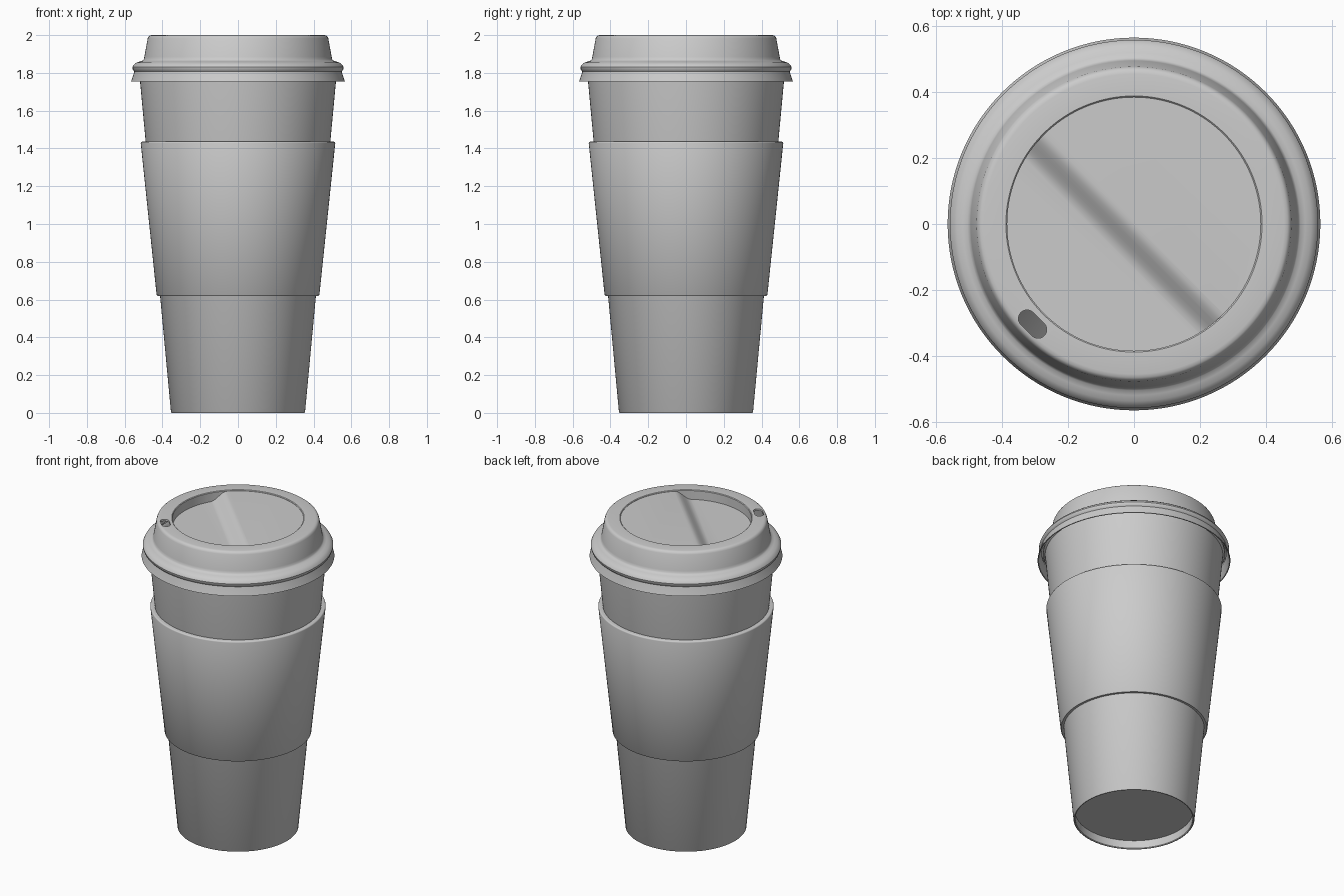
import bpy, bmesh, math
from mathutils import Matrix, Vector

if "Cube" in bpy.data.objects:
    bpy.data.objects.remove(bpy.data.objects["Cube"])

SEG = 128


def finish(name, bm):
    bmesh.ops.recalc_face_normals(bm, faces=bm.faces)
    me = bpy.data.meshes.new(name)
    bm.to_mesh(me)
    bm.free()
    ob = bpy.data.objects.new(name, me)
    bpy.context.collection.objects.link(ob)
    return ob


def activate(ob):
    bpy.ops.object.select_all(action='DESELECT')
    ob.select_set(True)
    bpy.context.view_layer.objects.active = ob


def smooth(ob, deg=35):
    activate(ob)
    bpy.ops.object.shade_smooth_by_angle(angle=math.radians(deg))


def lathe(name, profile, closed=True):
    """Revolve an (r, z) profile around the z axis."""
    bm = bmesh.new()
    vs = [bm.verts.new((r, 0, z)) for r, z in profile]
    es = [bm.edges.new((a, b)) for a, b in zip(vs, vs[1:])]
    if closed:
        es.append(bm.edges.new((vs[-1], vs[0])))
    bmesh.ops.spin(bm, geom=vs + es, cent=(0, 0, 0), axis=(0, 0, 1),
                   angle=2 * math.pi, steps=SEG)
    bmesh.ops.remove_doubles(bm, verts=bm.verts, dist=1e-5)
    return finish(name, bm)


# Tapered paper cup with a recessed base and a rolled rim under the lid
cup = lathe("cup", [
    (0, 0.055), (0.345, 0.055), (0.344, 0.004), (0.347, 0), (0.352, 0),
    (0.355, 0.004), (0.522, 1.79), (0.533, 1.80), (0.533, 1.815),
    (0.522, 1.825), (0.512, 1.81), (0.512, 1.79), (0.352, 0.07), (0, 0.07)],
    closed=False)
smooth(cup)

# Cardboard sleeve
sleeve = lathe("sleeve", [
    (0.411, 0.62), (0.427, 0.62), (0.431, 0.625), (0.515, 1.428),
    (0.513, 1.434), (0.508, 1.436), (0.488, 1.436)])
smooth(sleeve, 50)

# Lid shell with skirt, bead, raised wall and flat drinking rim
lid = lathe("lid", [
    (0.385, 1.935), (0.385, 1.996), (0.389, 2.0), (0.456, 2.0),
    (0.466, 1.998), (0.473, 1.993), (0.478, 1.983), (0.496, 1.885),
    (0.499, 1.872), (0.505, 1.865), (0.520, 1.860), (0.538, 1.854),
    (0.552, 1.843), (0.559, 1.830), (0.557, 1.817), (0.549, 1.808),
    (0.551, 1.800), (0.566, 1.755), (0.560, 1.755), (0.541, 1.806),
    (0.546, 1.830), (0.530, 1.843), (0.500, 1.852), (0.487, 1.862),
    (0.466, 1.980), (0.455, 1.988), (0.397, 1.988), (0.397, 1.935)])

# Slot-shaped cutter for the sip hole
bm = bmesh.new()
pts = []
for i in range(32):
    a = 2 * math.pi * (i + 0.5) / 32
    pts.append(bm.verts.new((math.copysign(0.024, math.cos(a)) + 0.026 * math.cos(a),
                             0.026 * math.sin(a), 1.96)))
f = bm.faces.new(pts)
ext = bmesh.ops.extrude_face_region(bm, geom=[f])
bmesh.ops.translate(bm, vec=(0, 0, 0.1),
                    verts=[v for v in ext["geom"] if isinstance(v, bmesh.types.BMVert)])
bm.transform(Matrix.Translation((-0.308, -0.304, 0)) @ Matrix.Rotation(-math.pi / 4, 4, 'Z'))
cutter = finish("sip_hole_cutter", bm)
mod = lid.modifiers.new("sip_hole", 'BOOLEAN')
mod.object = cutter
mod.operation = 'DIFFERENCE'
mod.solver = 'EXACT'
activate(lid)
bpy.ops.object.modifier_apply(modifier="sip_hole")
bpy.data.objects.remove(cutter)
smooth(lid)

# Recessed lid floor: shallow half, ramp, and deeper half beside the sip hole
bm = bmesh.new()
bmesh.ops.create_circle(bm, cap_ends=True, segments=SEG, radius=0.387)
n = Vector((1, 1, 0)).normalized()
U0, U1 = -0.095, 0.0
for i in range(9):
    u = U0 + (U1 - U0) * i / 8
    bmesh.ops.bisect_plane(bm, geom=bm.verts[:] + bm.edges[:] + bm.faces[:],
                           plane_co=n * u, plane_no=n)
for v in bm.verts:
    t = min(1, max(0, (v.co.dot(n) - U0) / (U1 - U0)))
    v.co.z = 1.94 + 0.054 * t * t * (3 - 2 * t)
floor = finish("lid_floor", bm)
if floor.data.polygons[0].normal.z < 0:
    floor.data.flip_normals()
smooth(floor)
